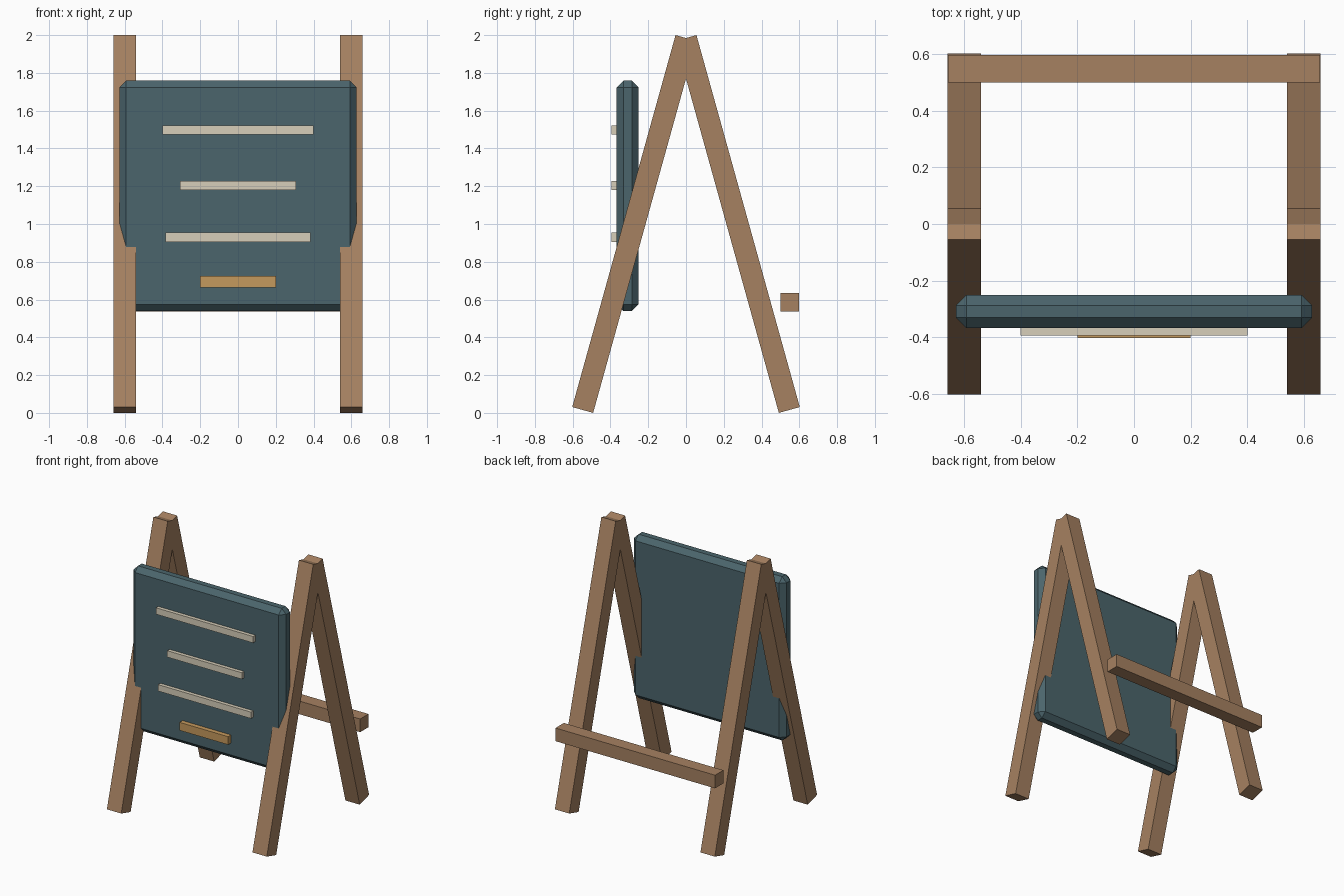
import bpy
import math

if "Cube" in bpy.data.objects:
    bpy.data.objects.remove(bpy.data.objects["Cube"])


def material(name, rgb):
    mat = bpy.data.materials.new(name)
    mat.diffuse_color = (*rgb, 1.0)
    mat.use_nodes = True
    mat.node_tree.nodes["Principled BSDF"].inputs["Base Color"].default_value = mat.diffuse_color
    return mat


WOOD = material("wood", (0.38, 0.22, 0.12))
SLATE = material("slate", (0.07, 0.13, 0.15))
CHALK = material("chalk", (0.68, 0.62, 0.49))
AMBER = material("amber", (0.56, 0.32, 0.11))


def box(name, centre, size, mat, tilt=0.0, chamfer=0.0):
    bpy.ops.mesh.primitive_cube_add(size=1, location=centre)
    ob = bpy.context.object
    ob.name = name
    ob.scale = size
    bpy.ops.object.transform_apply(location=False, rotation=False, scale=True)
    ob.rotation_euler.x = tilt
    ob.data.materials.append(mat)
    if chamfer:
        mod = ob.modifiers.new("chamfer", 'BEVEL')
        mod.width = chamfer
        mod.segments = 1
    return ob


# A-frame legs, each pair meeting at the apex
FOOT_Y, FOOT_Z, APEX_Z = 0.547, 0.0155, 1.9845
rise = APEX_Z - FOOT_Z
length = math.hypot(FOOT_Y, rise)
angle = math.atan2(FOOT_Y, rise)
for side, x in (("left", -0.6), ("right", 0.6)):
    for end, s in (("front", -1), ("back", 1)):
        box(f"{end}_leg_{side}", (x, s * FOOT_Y / 2, (FOOT_Z + APEX_Z) / 2),
            (0.118, 0.115, length), WOOD, tilt=s * angle)

# Rear crossbar
box("rear_crossbar", (0, 0.548, 0.586), (1.315, 0.098, 0.098), WOOD)

# Chamfered sign panel
box("sign_panel", (0, -0.309, 1.149), (1.256, 0.116, 1.22), SLATE, chamfer=0.036)

# Raised strips on the panel face
for i, (z, width) in enumerate(((1.498, 0.8), (1.203, 0.615), (0.93, 0.766))):
    box(f"chalk_strip_{i + 1}", (0, -0.376, z), (width, 0.036, 0.048), CHALK)
box("accent_strip", (0, -0.382, 0.695), (0.4, 0.04, 0.06), AMBER)
